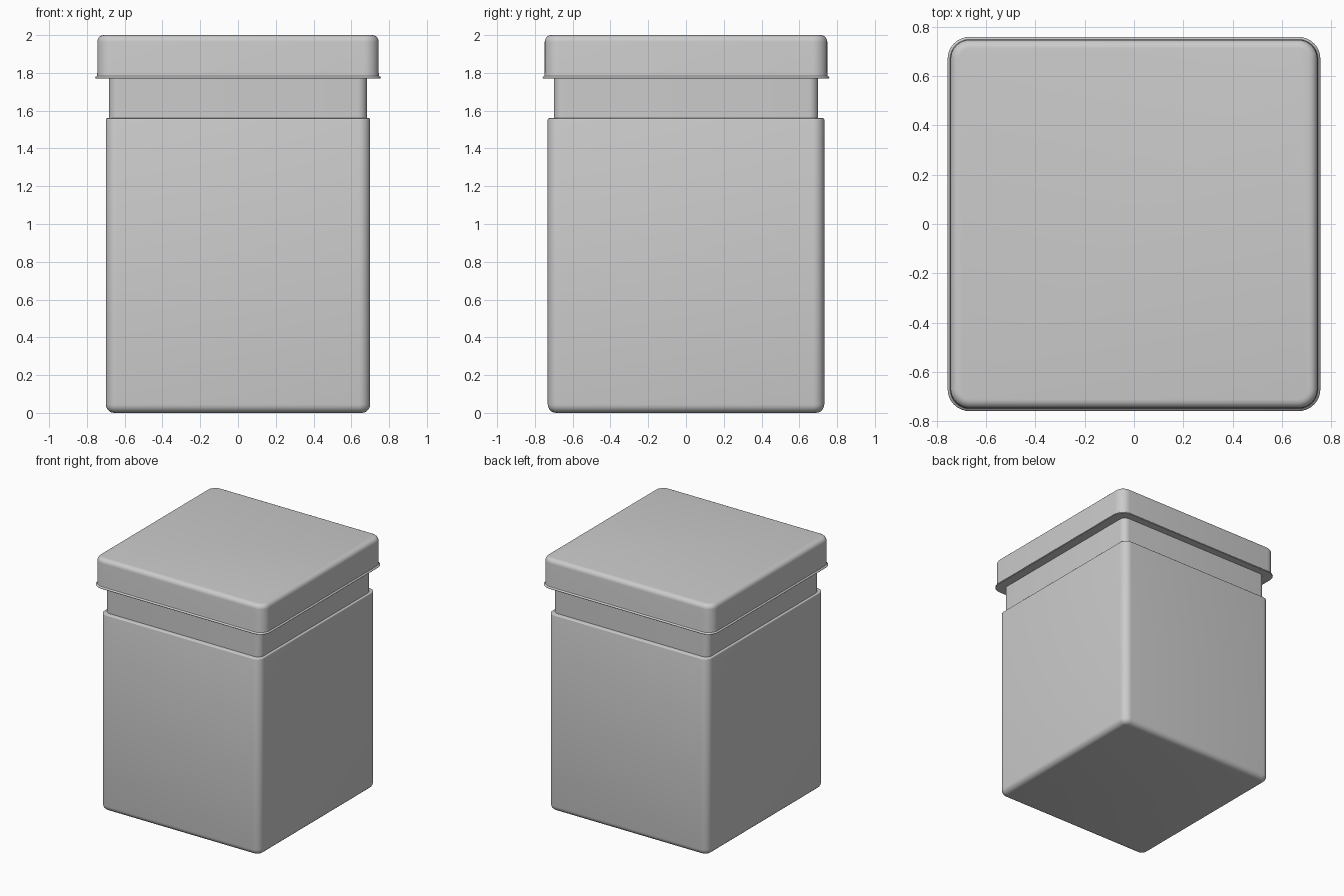
import bpy, bmesh, math

if "Cube" in bpy.data.objects:
    bpy.data.objects.remove(bpy.data.objects["Cube"], do_unlink=True)

grey = bpy.data.materials.new("plain grey")
grey.use_nodes = True
colour = (0.6, 0.6, 0.6, 1)
grey.diffuse_color = colour
grey.node_tree.nodes["Principled BSDF"].inputs["Base Color"].default_value = colour

STEPS = 8  # segments per rounded corner


def rounded_ring(bm, hx, hy, r, z):
    """Rounded rectangle of half sizes hx, hy and corner radius r."""
    verts = []
    for q, (sx, sy) in enumerate([(1, 1), (-1, 1), (-1, -1), (1, -1)]):
        for i in range(STEPS + 1):
            a = (q + i / STEPS) * math.pi / 2
            verts.append(bm.verts.new((sx * (hx - r) + r * math.cos(a),
                                       sy * (hy - r) + r * math.sin(a), z)))
    return verts


def rounded_box(name, hx, hy, radius, profile):
    """Loft a closed box; profile is a list of (inset, z) from bottom to top."""
    bm = bmesh.new()
    rings = [rounded_ring(bm, hx - d, hy - d, max(radius - d, 0.012), z) for d, z in profile]
    for low, high in zip(rings, rings[1:]):
        for i in range(len(low)):
            j = (i + 1) % len(low)
            bm.faces.new((low[i], low[j], high[j], high[i]))
    bm.faces.new(rings[0][::-1])
    bm.faces.new(rings[-1])
    mesh = bpy.data.meshes.new(name)
    bm.to_mesh(mesh)
    bm.free()
    mesh.materials.append(grey)
    obj = bpy.data.objects.new(name, mesh)
    bpy.context.collection.objects.link(obj)
    bpy.context.view_layer.objects.active = obj
    bpy.ops.object.select_all(action='DESELECT')
    obj.select_set(True)
    bpy.ops.object.shade_smooth_by_angle(angle=math.radians(35))
    return obj


def arc(r, z, top, steps=5):
    """Quarter-round edge of radius r, ending (top) or starting at height z."""
    pts = []
    for i in range(steps + 1):
        a = i / steps * math.pi / 2
        pts.append((r * (1 - math.cos(a)), z - r + r * math.sin(a) if top
                    else z + r - r * math.sin(a)))
    return pts if top else pts[::-1]


# Tall container with soft bottom edge and a crisp shoulder
rounded_box("container_body", 0.70, 0.732, 0.06,
            arc(0.045, 0.0, False) + arc(0.008, 1.56, True, 3))

# Recessed neck between body and lid
rounded_box("neck", 0.683, 0.70, 0.05, [(0, 1.54), (0, 1.78)])

# Lid with a flared rim at its lower edge
rounded_box("lid", 0.757, 0.76, 0.09,
            [(0.003, 1.77), (0, 1.774), (0.003, 1.779), (0.010, 1.784), (0.012, 1.80)]
            + [(d + 0.012, z) for d, z in arc(0.035, 2.0, True)])
